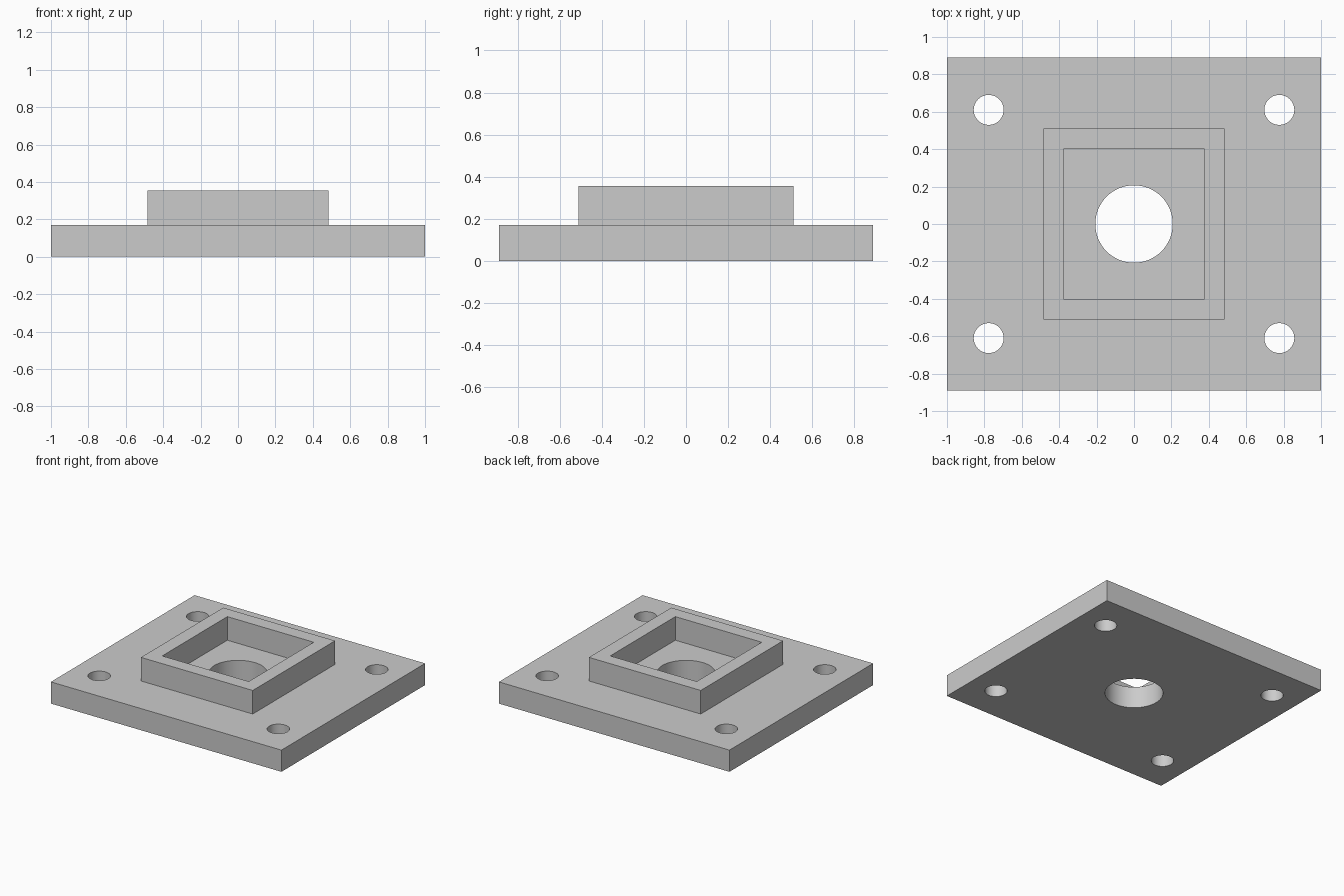
import bpy

cube = bpy.data.objects.get("Cube")
if cube:
    bpy.data.objects.remove(cube, do_unlink=True)

# Main proportions
PLATE_TOP, COLLAR_TOP = 0.17, 0.355
BOLT_X, BOLT_Y, BOLT_RADIUS = 0.777, 0.61, 0.08
BORE_RADIUS = 0.207

grey = bpy.data.materials.new("plain grey")
grey.use_nodes = True
colour = (0.6, 0.6, 0.6, 1)
grey.diffuse_color = colour
grey.node_tree.nodes["Principled BSDF"].inputs["Base Color"].default_value = colour


def block(name, half_x, half_y, bottom, top):
    bpy.ops.mesh.primitive_cube_add(size=2, location=(0, 0, (bottom + top) / 2))
    obj = bpy.context.object
    obj.name = name
    obj.scale = (half_x, half_y, (top - bottom) / 2)
    bpy.ops.object.transform_apply(location=True, rotation=False, scale=True)
    obj.data.materials.append(grey)
    return obj


def drill(name, x, y, radius):
    bpy.ops.mesh.primitive_cylinder_add(vertices=64, radius=radius, depth=1,
                                        location=(x, y, 0))
    obj = bpy.context.object
    obj.name = name
    obj.data.materials.append(grey)
    return obj


def cut(target, cutter):
    cutter.hide_render = True
    mod = target.modifiers.new("cut", 'BOOLEAN')
    mod.operation = 'DIFFERENCE'
    mod.solver = 'EXACT'
    mod.object = cutter
    bpy.ops.object.select_all(action='DESELECT')
    target.select_set(True)
    bpy.context.view_layer.objects.active = target
    bpy.ops.object.modifier_apply(modifier=mod.name)
    bpy.data.objects.remove(cutter, do_unlink=True)


# Base plate with a central bore and four bolt holes
base_plate = block("base_plate", 1.0, 0.89, 0, PLATE_TOP)
cut(base_plate, drill("bore_cutter", 0, 0, BORE_RADIUS))
for sx in (-1, 1):
    for sy in (-1, 1):
        cut(base_plate, drill("bolt_cutter", sx * BOLT_X, sy * BOLT_Y, BOLT_RADIUS))
bpy.ops.object.shade_smooth_by_angle()

# Raised rectangular collar, open down to the plate
collar = block("raised_collar", 0.485, 0.51, PLATE_TOP, COLLAR_TOP)
cut(collar, block("collar_cutter", 0.375, 0.403, 0, 0.6))
